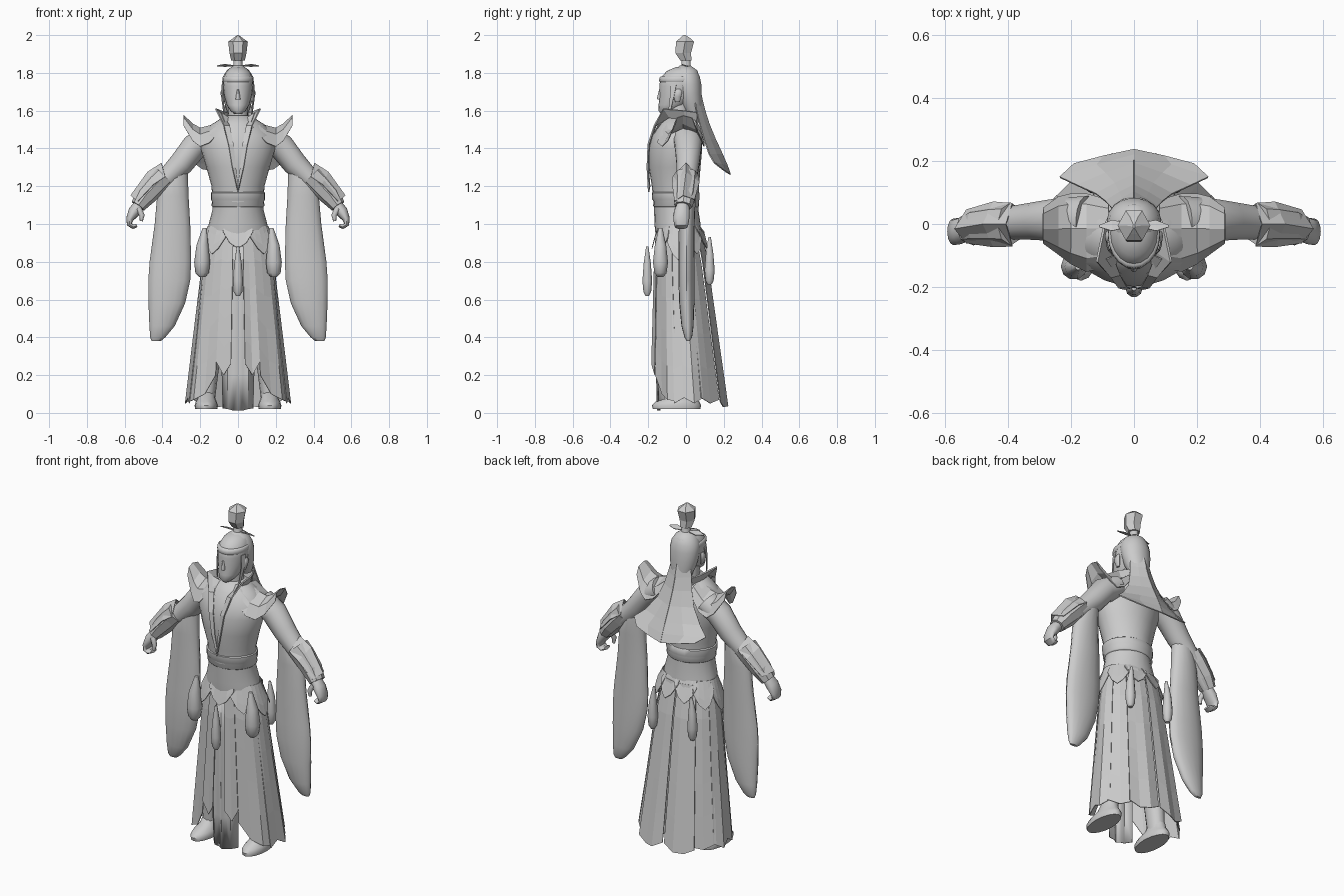
import bpy, math
from mathutils import Vector

mat = bpy.data.materials.new("light_grey")
mat.diffuse_color = (0.6, 0.6, 0.6, 1)


def make(name, verts, faces, smooth=True, mirror=False, thick=0):
    me = bpy.data.meshes.new(name)
    me.from_pydata(verts, [], faces)
    me.materials.append(mat)
    ob = bpy.data.objects.new(name, me)
    bpy.context.collection.objects.link(ob)
    if smooth:
        bpy.ops.object.select_all(action='DESELECT')
        ob.select_set(True)
        bpy.context.view_layer.objects.active = ob
        bpy.ops.object.shade_smooth_by_angle(angle=math.radians(50))
    if thick:
        m = ob.modifiers.new("thickness", 'SOLIDIFY')
        m.thickness, m.offset = thick, 0
    if mirror:
        ob.modifiers.new("mirror", 'MIRROR')
    return ob


# skin elliptical rings (x, y, z, side radius, depth radius) along a path
def loft(name, rings, n=16, flat=False, perp=False, caps=True, power=1.0, **kw):
    pts = [Vector(r[:3]) for r in rings]
    verts, k = [], len(rings)
    for i, r in enumerate(rings):
        t = pts[min(i + 1, k - 1)] - pts[max(i - 1, 0)]
        if not perp:
            t = Vector((0, 0, t.z))
        t.normalize()
        a = Vector((0, 1, 0)).cross(t).normalized()
        b = t.cross(a)
        for j in range(n):
            q = 2 * math.pi * j / n
            c, s = math.cos(q), math.sin(q)
            c = math.copysign(abs(c) ** power, c)
            s = math.copysign(abs(s) ** power, s)
            verts.append(pts[i] + a * r[3] * c + b * r[4] * s)
    faces = [(i * n + j, i * n + (j + 1) % n, (i + 1) * n + (j + 1) % n, (i + 1) * n + j)
             for i in range(k - 1) for j in range(n)]
    if caps:
        faces += [tuple(range(n))[::-1], tuple(range((k - 1) * n, k * n))]
    return make(name, verts, faces, smooth=not flat, **kw)


# cloth sheet from a grid of points
def sheet(name, rows, thick=0.004, smooth=False, mirror=True):
    w = len(rows[0])
    faces = [(i * w + j, i * w + j + 1, (i + 1) * w + j + 1, (i + 1) * w + j)
             for i in range(len(rows) - 1) for j in range(w - 1)]
    return make(name, [p for r in rows for p in r], faces, smooth, mirror, thick)


# flared skirt surface: angle in degrees (-90 is the front), height, outward offset
def skirt_point(ang, z, out=0.0):
    t, a = (0.98 - z) / 0.93, math.radians(ang)
    top = 0.012 * max(0, 1 - t / 0.12)
    return ((0.172 + 0.108 * t + out - top) * math.cos(a),
            -0.038 + 0.055 * t + (0.122 + 0.073 * t + out - top) * math.sin(a), z)


def panel(name, a0, a1, top, bottoms, out=0.0, pleat=0.006, rows=5, mirror=True, flare=0.0):
    grid, n = [], len(bottoms)
    for i in range(rows + 1):
        f = i / rows
        grid.append([skirt_point(a0 + (a1 - a0) * j / (n - 1), top + (zb - top) * f,
                                 out + flare * f + pleat * f * (-1) ** j)
                     for j, zb in enumerate(bottoms)])
    sheet(name, grid, mirror=mirror)


# head, neck and face
loft("head", [(0, -.108, 1.583, .02, .025), (0, -.1, 1.6, .04, .045), (0, -.07, 1.63, .06, .075),
              (0, -.045, 1.68, .074, .095), (0, -.038, 1.73, .08, .103), (0, -.034, 1.77, .08, .102),
              (0, -.02, 1.81, .061, .082), (0, -.01, 1.832, .028, .04)], 20)
loft("hair_cap", [(0, .04, 1.59, .055, .045), (0, .027, 1.64, .072, .06), (0, .018, 1.69, .083, .066),
                  (0, .01, 1.74, .086, .072), (0, .002, 1.78, .08, .072), (0, -.002, 1.815, .058, .06),
                  (0, -.004, 1.838, .025, .03)], 18)
loft("neck", [(0, -.03, 1.45, .06, .06), (0, -.04, 1.65, .05, .055)])
loft("nose", [(0, -.14, 1.66, .012, .012), (0, -.138, 1.67, .012, .015), (0, -.132, 1.72, .006, .008)], 8)
loft("lips", [(0, -.122, 1.626, .012, .012), (0, -.127, 1.634, .02, .012), (0, -.126, 1.643, .012, .01)], 8)
loft("headband", [(0, -.037, 1.752, .08, .102), (0, -.036, 1.758, .083, .107),
                  (0, -.034, 1.776, .082, .106), (0, -.033, 1.782, .076, .098)], 20)
loft("ear", [(.074, -.045, 1.645, .006, .012), (.08, -.045, 1.675, .011, .02),
             (.083, -.04, 1.7, .009, .02), (.078, -.04, 1.715, .005, .01)], 8, mirror=True)
sheet("side_lock", [[(.077, -.08, 1.74), (.084, -.05, 1.74)], [(.08, -.085, 1.67), (.087, -.065, 1.67)],
                    [(.07, -.095, 1.58), (.075, -.085, 1.58)]])

# topknot, crown and hairpin
loft("topknot_stem", [(0, 0, 1.81, .035, .04), (0, 0, 1.84, .024, .026), (0, 0, 1.885, .022, .024)], 10)
loft("crown", [(0, 0, 1.865, .036, .034), (0, -.015, 1.905, .045, .048), (0, -.005, 1.965, .052, .055),
               (0, -.005, 1.985, .024, .03), (0, -.008, 2.0, .004, .006)], 6, flat=True)
sheet("hairpin", [[(.0, -.006, 1.84), (.03, -.012, 1.84), (.07, -.022, 1.846), (.11, -.01, 1.838)],
                  [(.0, .006, 1.84), (.03, .006, 1.836), (.07, .012, 1.834), (.11, -.004, 1.836)]])

# long hair falling over the back
sheet("long_hair", [[(0, y, z), (w * .5, y - d * .45, z + e * .4), (w, y - d, z + e)] for z, w, y, d, e in (
    (1.67, .06, .083, .04, 0), (1.6, .075, .1, .045, 0), (1.53, .09, .122, .05, 0),
    (1.45, .12, .155, .06, 0), (1.37, .18, .192, .07, 0), (1.31, .235, .218, .07, .015),
    (1.262, .19, .235, .045, .03))], 0.006)

# torso, belt and robe
loft("torso", [(0, -.04, .93, .165, .12), (0, -.045, 1.0, .155, .122), (0, -.052, 1.08, .134, .117),
               (0, -.056, 1.2, .14, .125), (0, -.06, 1.3, .168, .137), (0, -.056, 1.4, .197, .142),
               (0, -.05, 1.47, .192, .13), (0, -.04, 1.53, .135, .105), (0, -.04, 1.575, .065, .065)],
     24, power=1.06)
loft("belt", [(0, -.052, 1.09, .134, .117), (0, -.052, 1.096, .14, .122), (0, -.052, 1.12, .138, .12),
              (0, -.054, 1.13, .144, .125), (0, -.055, 1.165, .144, .126), (0, -.055, 1.17, .137, .12)], 24)

# standing collar with a deep front opening
outer = [(.0, -.198, 1.17), (.03, -.205, 1.3), (.05, -.2, 1.42), (.075, -.168, 1.52),
         (.118, -.12, 1.61), (.095, -.01, 1.6), (.06, .06, 1.59), (0, .075, 1.59)]
inner = [(.0, -.192, 1.2), (.012, -.2, 1.3), (.024, -.196, 1.42), (.045, -.16, 1.52),
         (.075, -.09, 1.565), (.075, -.01, 1.54), (.05, .05, 1.53), (0, .06, 1.53)]
sheet("collar", [outer, inner], .008)
sheet("inner_collar", [[(x * .75, y + .008, z - .02) for x, y, z in outer[1:5]],
                       [(x * .3, y + .012, z - .02) for x, y, z in inner[1:5]]])

# winged shoulder pads
pad = [(.08, 1.51, 1.555, -.135, .075), (.15, 1.43, 1.52, -.15, .095), (.2, 1.41, 1.508, -.125, .095),
       (.24, 1.44, 1.53, -.095, .085), (.288, 1.52, 1.575, -.06, .05)]
sheet("shoulder_pad", [[(x, f, lo), (x, f * .65 - .01, (lo + hi) / 2 + .015), (x, -.015, hi),
                        (x, b * .65, (lo + hi) / 2 + .015), (x, b, lo)] for x, lo, hi, f, b in pad])

# arms, bracers and hands
loft("arm", [(.15, .01, 1.46, .065, .08), (.23, .012, 1.41, .07, .072), (.3, .01, 1.32, .065, .062),
             (.37, .005, 1.25, .055, .055), (.44, 0, 1.18, .045, .048), (.51, -.01, 1.1, .03, .034)],
     14, perp=True, mirror=True)
loft("bracer", [(.39, 0, 1.255, .06, .068), (.43, 0, 1.215, .062, .064), (.49, -.005, 1.15, .056, .058),
                (.53, -.015, 1.095, .04, .048)], 8, flat=True, perp=True, mirror=True)
sheet("bracer_flap", [[(.385, -.07, 1.25), (.405, 0, 1.322), (.385, .065, 1.26)],
                      [(.445, -.072, 1.21), (.478, 0, 1.275), (.445, .07, 1.22)],
                      [(.53, -.06, 1.12), (.568, -.015, 1.15), (.53, .045, 1.13)]])
loft("hand", [(.52, -.015, 1.105, .03, .032), (.55, -.022, 1.065, .032, .042),
              (.573, -.025, 1.025, .02, .042), (.575, -.025, .998, .014, .038),
              (.555, -.025, .985, .012, .034), (.535, -.025, .992, .009, .028)], 12, perp=True, mirror=True)
loft("thumb", [(.525, -.045, 1.08, .016, .015), (.508, -.055, 1.045, .014, .013),
               (.512, -.055, 1.015, .008, .008)], 8, perp=True, mirror=True)

# long hanging sleeves
loft("sleeve", [(.3, .01, 1.33, .03, .035), (.335, .008, 1.25, .07, .048), (.345, .006, 1.15, .083, .045),
                (.347, .004, 1.0, .094, .042), (.358, .002, .8, .11, .042), (.364, .002, .7, .111, .042),
                (.377, .004, .58, .097, .04), (.402, .008, .46, .067, .032), (.425, .012, .4, .04, .02),
                (.433, .012, .38, .024, .008)], 16, mirror=True)

# front apron, trouser legs and shoes
sheet("apron", [[(0, y - .012, z), (w * .3, y + .004, z), (w * .65, y - .002, z + .008), (w, y + .03, z + .012)]
                for z, w, y in ((.95, .08, -.145), (.7, .085, -.15), (.45, .088, -.15),
                                (.2, .085, -.145), (.012, .08, -.14))], smooth=True)
loft("leg", [(.075, -.035, .95, .07, .085), (.1, -.03, .7, .07, .08), (.125, -.025, .45, .06, .07),
             (.155, -.015, .22, .052, .06), (.165, -.01, .06, .042, .055)], 12, mirror=True)
loft("shoe", [(.168, -.05, .02, .058, .125), (.168, -.05, .04, .062, .13), (.168, -.045, .06, .055, .115),
              (.167, -.02, .08, .046, .075), (.166, -.01, .11, .044, .056)], 16, mirror=True)

# outer skirt panels
panel("front_side_panel", -64, -20, .97, [.2, .1, .07, .06])
panel("side_panel", -24, 24, .96, [.05, .08, .05, .08], -.004)
panel("rear_side_panel", 20, 58, .96, [.08, .05, .07], -.012)
panel("back_panel", 52, 89, .97, [.06, .03, .035, .07], .008)
panel("front_strip", -82, -64, .95, [.26, .2, .27], .004)

# draped waist flaps and hanging pendants
lobe = [.96, .9, .87, .9, .96]
panel("centre_flap", -116, -64, .995, lobe, .002, 0, 3, False, .016)
for name, a, drop in (("front_flap", -48, .03), ("side_flap", -5, .06), ("rear_flap", 36, .03), ("back_flap", 72, .0)):
    panel(name, a - 22, a + 22, .99, [z - drop for z in lobe], .002, 0, 3, True, .016)


def pendant(name, x, y, top, low, r, mirror=True):
    h = top - low
    loft(name, [(x, y, low, r * .4, r * .4), (x, y, low + h * .08, r * .85, r * .8), (x, y, low + h * .3, r, r),
                (x * .99, y, low + h * .65, r * .75, r * .75), (x * .93, y, top, r * .25, r * .25)], 10, mirror=mirror)


pendant("front_pendant", 0, -.205, .88, .62, .027, False)
pendant("side_pendant", .19, -.135, .98, .72, .042)
pendant("back_pendant", .13, .125, .93, .68, .028)
